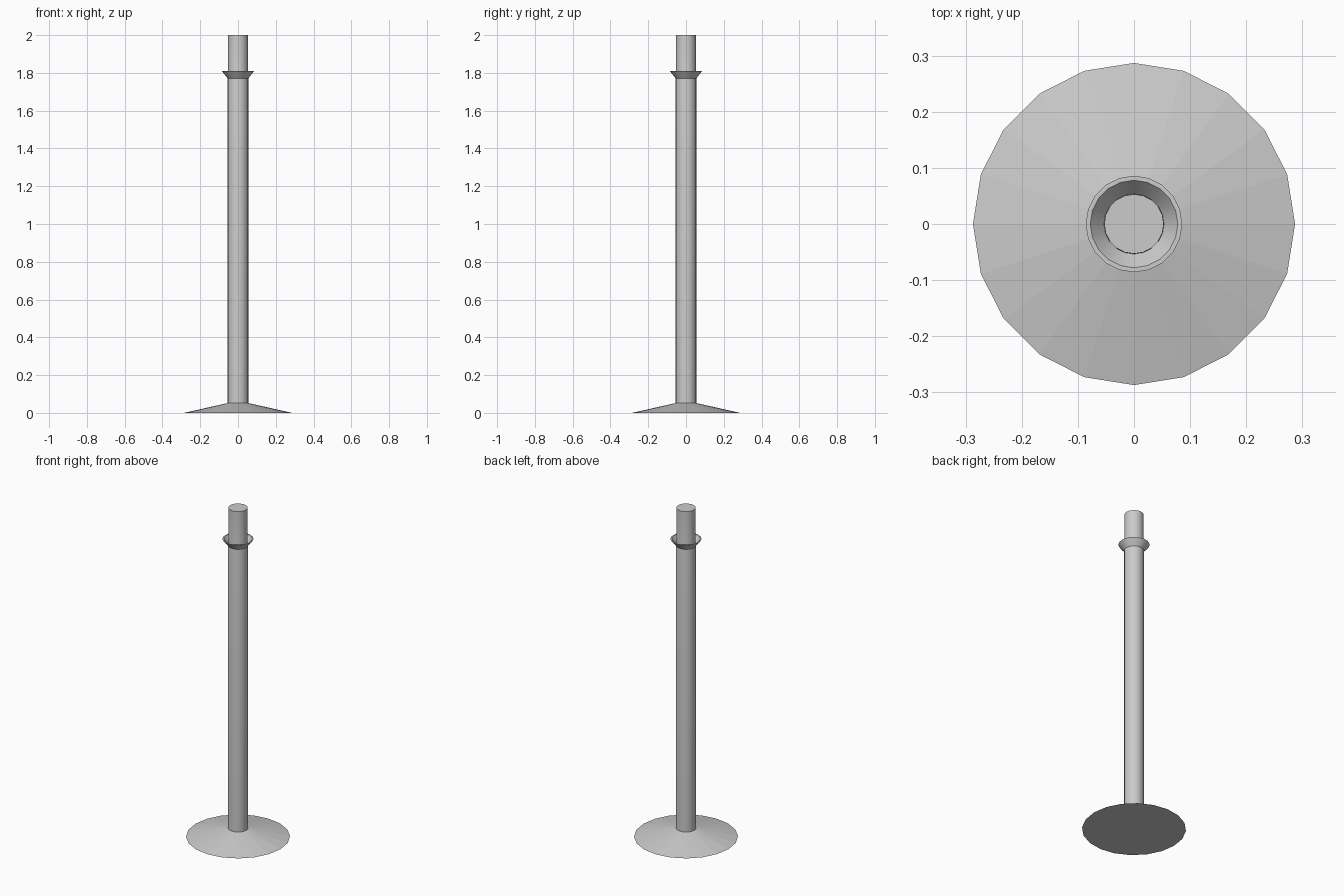
import bpy, bmesh, math

if "Cube" in bpy.data.objects:
    bpy.data.objects.remove(bpy.data.objects["Cube"])

SIDES = 20


def lathe(name, profile, smooth=True):
    """Spin an (r, z) profile about z; end points on the axis close the shape."""
    bm = bmesh.new()
    verts = [bm.verts.new((r, 0, z)) for r, z in profile]
    edges = [bm.edges.new(pair) for pair in zip(verts, verts[1:])]
    bmesh.ops.spin(bm, geom=verts + edges, cent=(0, 0, 0), axis=(0, 0, 1),
                   angle=2 * math.pi, steps=SIDES, use_duplicate=False)
    bmesh.ops.remove_doubles(bm, verts=bm.verts, dist=1e-5)
    bmesh.ops.recalc_face_normals(bm, faces=bm.faces)
    mesh = bpy.data.meshes.new(name)
    bm.to_mesh(mesh)
    bm.free()
    obj = bpy.data.objects.new(name, mesh)
    bpy.context.collection.objects.link(obj)
    if smooth:
        bpy.ops.object.select_all(action='DESELECT')
        obj.select_set(True)
        bpy.context.view_layer.objects.active = obj
        bpy.ops.object.shade_smooth_by_angle(angle=math.radians(30))
    return obj


# Low conical foot with visible facets
lathe("base", [(0, 0), (0.287, 0), (0.055, 0.052), (0, 0.052)], smooth=False)

# Upright pole, slightly narrower above the collar
lathe("pole", [(0, 0.05), (0.055, 0.05), (0.055, 1.77), (0.053, 1.785),
               (0.053, 2.0), (0, 2.0)])

# Flared collar: outer slope, flat rim, hollow cup around the pole
lathe("collar", [(0.054, 1.77), (0.086, 1.81), (0.078, 1.81),
                 (0.053, 1.78), (0.054, 1.77)])
